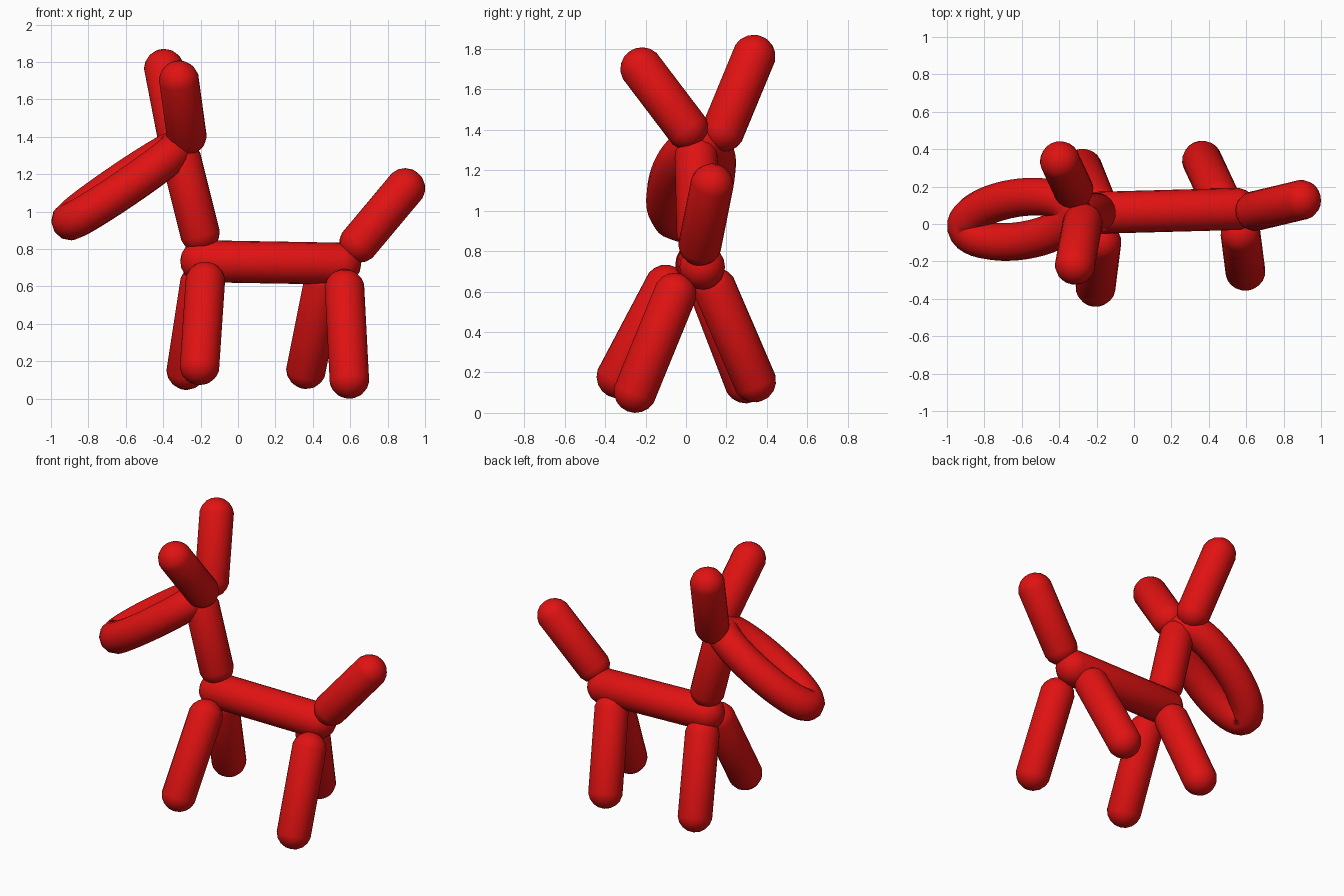
import bpy, bmesh, math
from mathutils import Vector, Matrix

if "Cube" in bpy.data.objects:
    bpy.data.objects.remove(bpy.data.objects["Cube"])

red = bpy.data.materials.new("red_balloon")
red.diffuse_color = (0.75, 0.006, 0.006, 1)
red.use_nodes = True
red.node_tree.nodes["Principled BSDF"].inputs["Base Color"].default_value = red.diffuse_color


def balloon(name, a, b, r=0.108):
    """Round-ended sausage between cap centres a and b."""
    a, b = Vector(a), Vector(b)
    d = b - a
    bm = bmesh.new()
    bmesh.ops.create_uvsphere(bm, u_segments=20, v_segments=9, radius=r)
    for v in bm.verts:
        if v.co.z > 0:
            v.co.z += d.length
    rot = d.to_track_quat('Z', 'Y').to_matrix().to_4x4()
    bm.transform(Matrix.Translation(a) @ rot)
    for f in bm.faces:
        f.smooth = True
    me = bpy.data.meshes.new(name)
    bm.to_mesh(me)
    bm.free()
    me.materials.append(red)
    ob = bpy.data.objects.new(name, me)
    bpy.context.collection.objects.link(ob)
    return ob


# Body, neck, tail
balloon("body", (-0.195, 0.06, 0.735), (0.545, 0.08, 0.722), 0.114)
balloon("neck", (-0.205, 0.06, 0.89), (-0.30, 0.05, 1.27))
balloon("tail", (0.65, 0.07, 0.835), (0.893, 0.128, 1.125))

# Legs
balloon("front_leg_right", (-0.175, -0.10, 0.625), (-0.205, -0.335, 0.18))
balloon("front_leg_left", (-0.205, 0.12, 0.61), (-0.275, 0.295, 0.155))
balloon("hind_leg_right", (0.57, -0.055, 0.585), (0.595, -0.25, 0.108))
balloon("hind_leg_left", (0.455, 0.145, 0.61), (0.365, 0.338, 0.16))

# Ears
balloon("ear_left", (-0.325, 0.185, 1.40), (-0.395, 0.335, 1.762))
balloon("ear_right", (-0.275, 0.003, 1.41), (-0.315, -0.217, 1.70))

# Muzzle: a narrow looped balloon
tip, base = Vector((-0.897, -0.02, 0.948)), Vector((-0.33, 0.07, 1.335))
mid, major = (tip + base) / 2, (base - tip) / 2
minor = Vector((-0.024, 0.113, 0.008))
cu = bpy.data.curves.new("muzzle_loop", 'CURVE')
cu.dimensions = '3D'
cu.bevel_depth = 0.102
cu.bevel_resolution = 4
N = 40
sp = cu.splines.new('POLY')
sp.points.add(N - 1)
for i, p in enumerate(sp.points):
    t = 2 * math.pi * i / N
    p.co = (*(mid + major * math.cos(t) + minor * math.sin(t)), 1)
sp.use_cyclic_u = True
cu.materials.append(red)
bpy.context.collection.objects.link(bpy.data.objects.new("muzzle_loop", cu))
